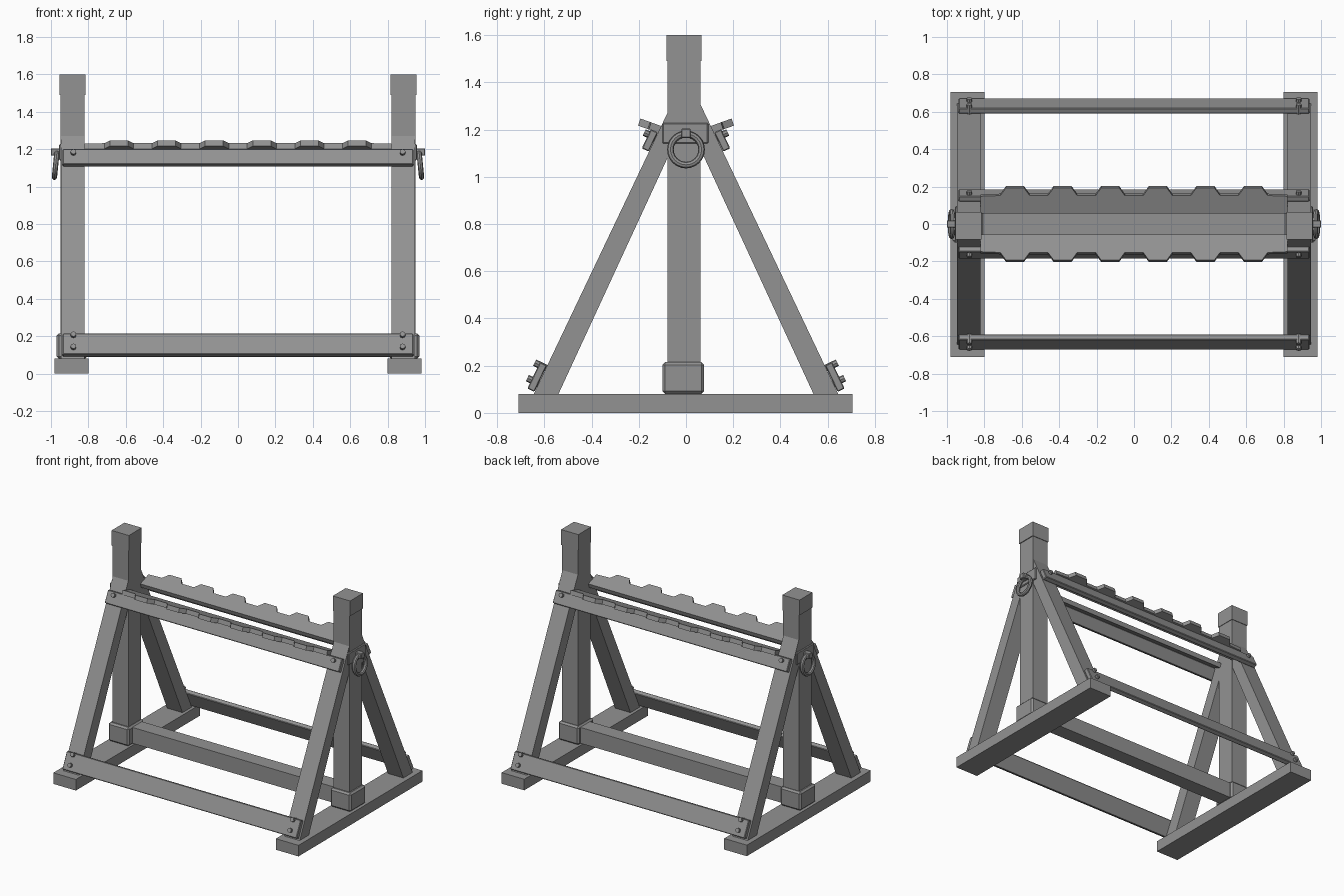
import bpy, bmesh, math
from mathutils import Vector, Matrix

if "Cube" in bpy.data.objects:
    bpy.data.objects.remove(bpy.data.objects["Cube"])

grey = bpy.data.materials.new("grey_wood")
grey.diffuse_color = (0.29, 0.29, 0.29, 1)
grey.use_nodes = True
grey.node_tree.nodes["Principled BSDF"].inputs["Base Color"].default_value = grey.diffuse_color


def finish(name, bm, bevel=0.0, smooth=False):
    bmesh.ops.recalc_face_normals(bm, faces=bm.faces[:])
    me = bpy.data.meshes.new(name)
    bm.to_mesh(me)
    bm.free()
    ob = bpy.data.objects.new(name, me)
    bpy.context.collection.objects.link(ob)
    me.materials.append(grey)
    if bevel:
        m = ob.modifiers.new("bevel", 'BEVEL')
        m.width, m.segments = bevel, 1
    if smooth:
        bpy.ops.object.select_all(action='DESELECT')
        ob.select_set(True)
        bpy.context.view_layer.objects.active = ob
        bpy.ops.object.shade_smooth_by_angle(angle=math.radians(40))
    return ob


def prism(name, pts, vec, bevel=0.0):
    """Polygon of 3D points swept along a vector."""
    bm = bmesh.new()
    f = bm.faces.new([bm.verts.new(p) for p in pts])
    r = bmesh.ops.extrude_face_region(bm, geom=[f])
    new = [v for v in r["geom"] if isinstance(v, bmesh.types.BMVert)]
    bmesh.ops.translate(bm, verts=new, vec=Vector(vec))
    return finish(name, bm, bevel)


def box(name, x0, x1, y0, y1, z0, z1, bevel=0.0):
    return prism(name, [(x0, y0, z0), (x1, y0, z0), (x1, y1, z0), (x0, y1, z0)],
                 (0, 0, z1 - z0), bevel)


def rod(name, a, b, r, n=8):
    a, b = Vector(a), Vector(b)
    d = b - a
    bm = bmesh.new()
    mat = Matrix.Translation((a + b) / 2) @ d.to_track_quat('Z', 'Y').to_matrix().to_4x4()
    bmesh.ops.create_cone(bm, cap_ends=True, segments=n, radius1=r, radius2=r,
                          depth=d.length, matrix=mat)
    return finish(name, bm, smooth=True)


def ring(name, centre, R, r, tilt, n=24, k=8):
    bm = bmesh.new()
    rot = Matrix.Rotation(tilt, 3, 'Y')
    loops = []
    for i in range(n):
        a = 2 * math.pi * i / n
        row = []
        for j in range(k):
            b = 2 * math.pi * j / k
            q = R + r * math.cos(b)
            p = rot @ Vector((r * math.sin(b), q * math.cos(a), q * math.sin(a)))
            row.append(bm.verts.new(p + Vector(centre)))
        loops.append(row)
    for i in range(n):
        for j in range(k):
            A, B = loops[i], loops[(i + 1) % n]
            bm.faces.new((A[j], B[j], B[(j + 1) % k], A[(j + 1) % k]))
    return finish(name, bm, smooth=True)


# outer slope of the diagonal legs: direction down the leg and outward normal
D = Vector((0, 0.43, -0.903))
N = Vector((0, 0.903, 0.43))


def on_leg(z):
    return Vector((0, 0.063 + (1.305 - z) / 2.1, z))


def flip(p, sy):
    return Vector((p[0], p[1] * sy, p[2]))


for side, sx in (("left", -1), ("right", 1)):
    # foot, post, cap and base block
    box(side + "_foot", sx * 0.80, sx * 0.981, -0.71, 0.706, 0, 0.08)
    box(side + "_post", sx * 0.82, sx * 0.948, -0.079, 0.061, 0.08, 1.5)
    box(side + "_post_cap", sx * 0.816, sx * 0.954, -0.082, 0.065, 1.49, 1.6)
    box(side + "_base_block", sx * 0.805, sx * 0.97, -0.1, 0.077, 0.08, 0.215, 0.012)
    # ring mount, pin and hanging ring
    box(side + "_ring_mount", sx * 0.83, sx * 0.956, -0.1, 0.095, 1.14, 1.228, 0.005)
    box(side + "_ring_pin", sx * 0.95, sx * 1.0, -0.02, 0.02, 1.165, 1.205, 0.004)
    ring(side + "_ring", (sx * 0.975, 0, 1.115), 0.066, 0.014, -sx * 0.1)
    for face, sy in (("front", -1), ("back", 1)):
        # diagonal leg
        prof = [(0.055, 1.32), (0.055, 1.13), (0.54, 0.08), (0.645, 0.08)]
        prism(f"{face}_{side}_leg", [(sx * 0.822, sy * y, z) for y, z in prof],
              (sx * 0.123, 0, 0))
        # bolts through boards and legs
        for z, inner in ((0.125, 0.09), (0.19, 0.09), (1.165, 0.02)):
            c = on_leg(z) + Vector((sx * 0.88, 0, 0))
            rod(f"{face}_{side}_bolt", flip(c - N * inner, sy),
                flip(c + N * 0.052, sy), 0.015)

# bottom centre beam
box("centre_beam", -0.83, 0.83, -0.055, 0.055, 0.09, 0.205)

for face, sy in (("front", -1), ("back", 1)):
    # long boards lying on the slope of the legs
    for name, z, half in (("lower_board", 0.145, 0.062), ("upper_board", 1.147, 0.045)):
        c = on_leg(z)
        pts = [c - D * half, c + D * half, c + D * half + N * 0.033, c - D * half + N * 0.033]
        prism(f"{face}_{name}", [flip(p, sy) + Vector((-0.937, 0, 0)) for p in pts],
              (1.874, 0, 0), 0.004)

    # tilted plate with six tapered tabs along its outer edge
    outline = [(-0.82, 0.055), (-0.82, 0.148)]
    for i in range(6):
        x = (i - 2.5) * 0.2545
        outline += [(x - 0.078, 0.152), (x - 0.048, 0.193),
                    (x + 0.048, 0.193), (x + 0.078, 0.152)]
    outline += [(0.82, 0.148), (0.82, 0.055)]
    pts = [(x, sy * y, 1.197 + (y - 0.055) * 0.36) for x, y in outline]
    prism(f"{face}_notched_rest", pts, (0, sy * 0.01, -0.03))
